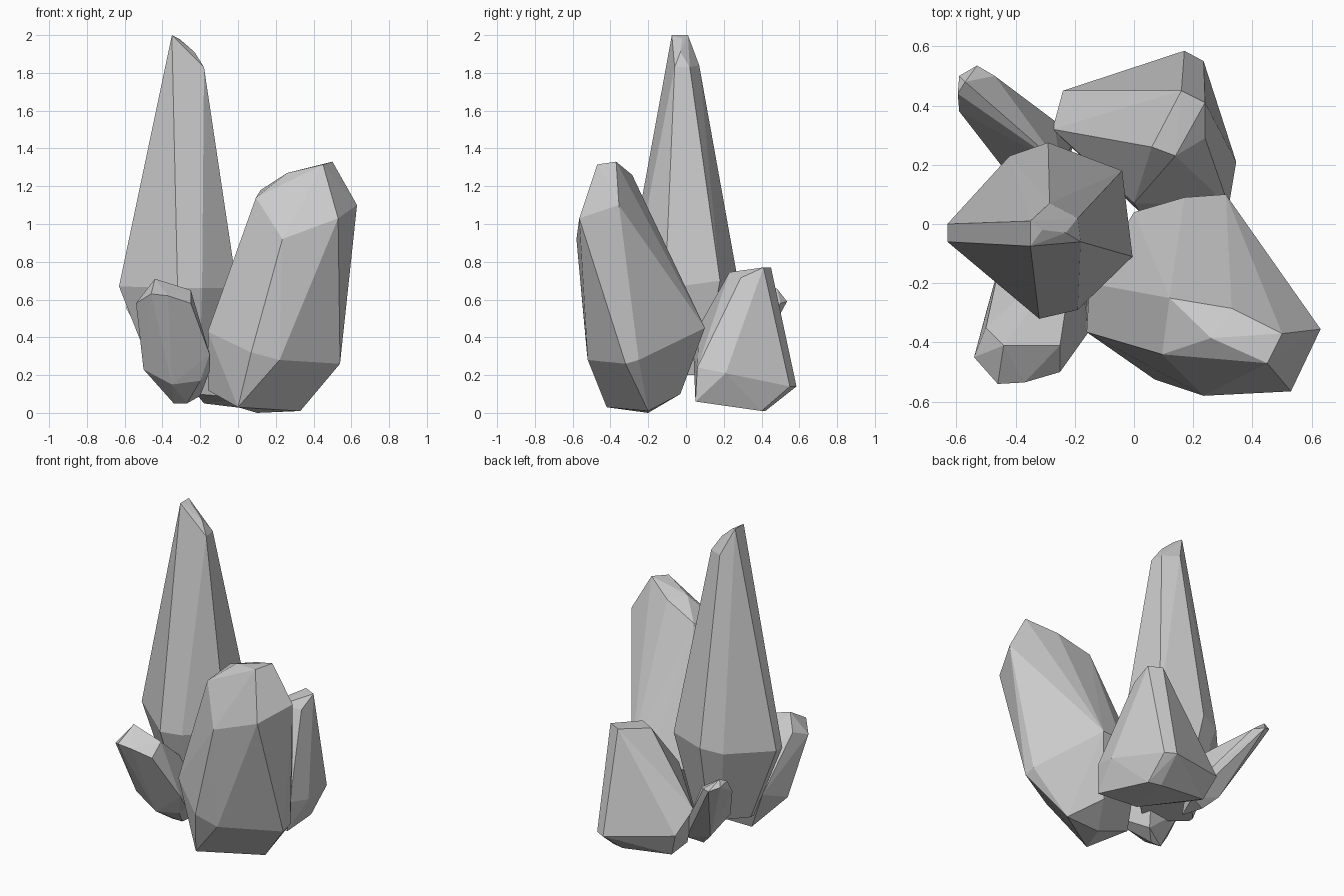
import bpy, bmesh


def crystal(name, tip, waist, foot):
    """Flat-faced crystal: hull over the tip facets, the widest corners and the foot."""
    bm = bmesh.new()
    for p in tip + waist + foot:
        bm.verts.new(p)
    bmesh.ops.convex_hull(bm, input=bm.verts[:])
    loose = [v for v in bm.verts if not v.link_faces]
    bmesh.ops.delete(bm, geom=loose, context='VERTS')
    bmesh.ops.dissolve_limit(bm, angle_limit=0.05, verts=bm.verts[:], edges=bm.edges[:])
    bmesh.ops.recalc_face_normals(bm, faces=bm.faces[:])
    mesh = bpy.data.meshes.new(name)
    bm.to_mesh(mesh)
    bm.free()
    obj = bpy.data.objects.new(name, mesh)
    bpy.context.collection.objects.link(obj)
    return obj


def shrunk(ring, centre, factor, z):
    """Smaller copy of a ring, flattened at height z, used as a crystal foot."""
    cx, cy = centre
    return [(cx + (x - cx) * factor, cy + (y - cy) * factor, z) for x, y, _ in ring]


# Tall central crystal
waist = [(-.63, 0, .67), (-.63, -.06, .67), (-.42, .23, .68), (-.29, .275, .7),
         (-.04, .18, .7), (-.005, -.11, .66), (-.19, -.29, .66), (-.32, -.32, .66)]
crystal("tall_crystal",
        [(-.35, .01, 2), (-.35, -.075, 2), (-.31, -.02, 1.98), (-.23, -.03, 1.91),
         (-.18, -.06, 1.83), (-.19, .02, 1.83), (-.285, .07, 1.84)],
        waist, shrunk(waist, (-.22, -.02), .55, .2))

# Large leaning crystal, front right
crystal("large_leaning_crystal",
        [(.5, -.37, 1.33), (.45, -.47, 1.315), (.26, -.385, 1.27), (.33, -.285, 1.26),
         (.12, -.25, 1.18), (.095, -.44, 1.14)],
        [(.63, -.355, 1.1), (.53, -.565, 1.03), (.235, -.58, .92),
         (-.16, -.365, .43), (.07, -.525, .32), (.22, -.52, .28), (.54, -.32, .26),
         (.54, -.25, .28), (.31, .1, .45), (.17, .09, .45), (0, .04, .4), (-.15, -.2, .45)],
        [(.33, -.2, .01), (0, -.42, .03), (-.16, -.25, .12),
         (.1, -.2, 0), (.2, -.03, .1)])

# Broad squat crystal at the back
crystal("back_crystal",
        [(.16, .45, .77), (.24, .41, .77), (.24, .29, .715), (.14, .23, .745),
         (.06, .26, .73)],
        [(.17, .585, .14), (.235, .55, .14), (.345, .21, .21), (.32, .06, .24),
         (0, .07, .46), (.02, .04, .3), (-.275, .32, .33), (-.24, .45, .2)],
        [(.15, .42, .01), (.23, .4, .01), (.31, .05, .06), (.02, .05, .08),
         (-.22, .3, .1), (-.18, .4, .05)])

# Small crystal leaning to the front
crystal("front_small_crystal",
        [(-.44, -.41, .71), (-.54, -.45, .58), (-.46, -.54, .63), (-.37, -.535, .62),
         (-.25, -.5, .58), (-.25, -.41, .65), (-.5, -.35, .62)],
        [(-.5, -.3, .23), (-.35, -.32, .15), (-.2, -.3, .17), (-.15, -.36, .31),
         (-.15, -.3, .22), (-.45, -.12, .3), (-.2, -.08, .35)],
        [(-.34, -.17, .05), (-.27, -.17, .05), (-.2, -.1, .09)])

# Thin crystal leaning to the back left
crystal("back_thin_crystal",
        [(-.59, .5, .62), (-.53, .535, .59), (-.47, .5, .58), (-.57, .48, .66),
         (-.595, .44, .64), (-.59, .38, .55)],
        [(-.27, .35, .3), (-.45, .2, .3), (-.38, .3, .18), (-.25, .2, .42)],
        [(-.25, .13, .09), (-.2, .28, .12), (-.3, .25, .1)])
